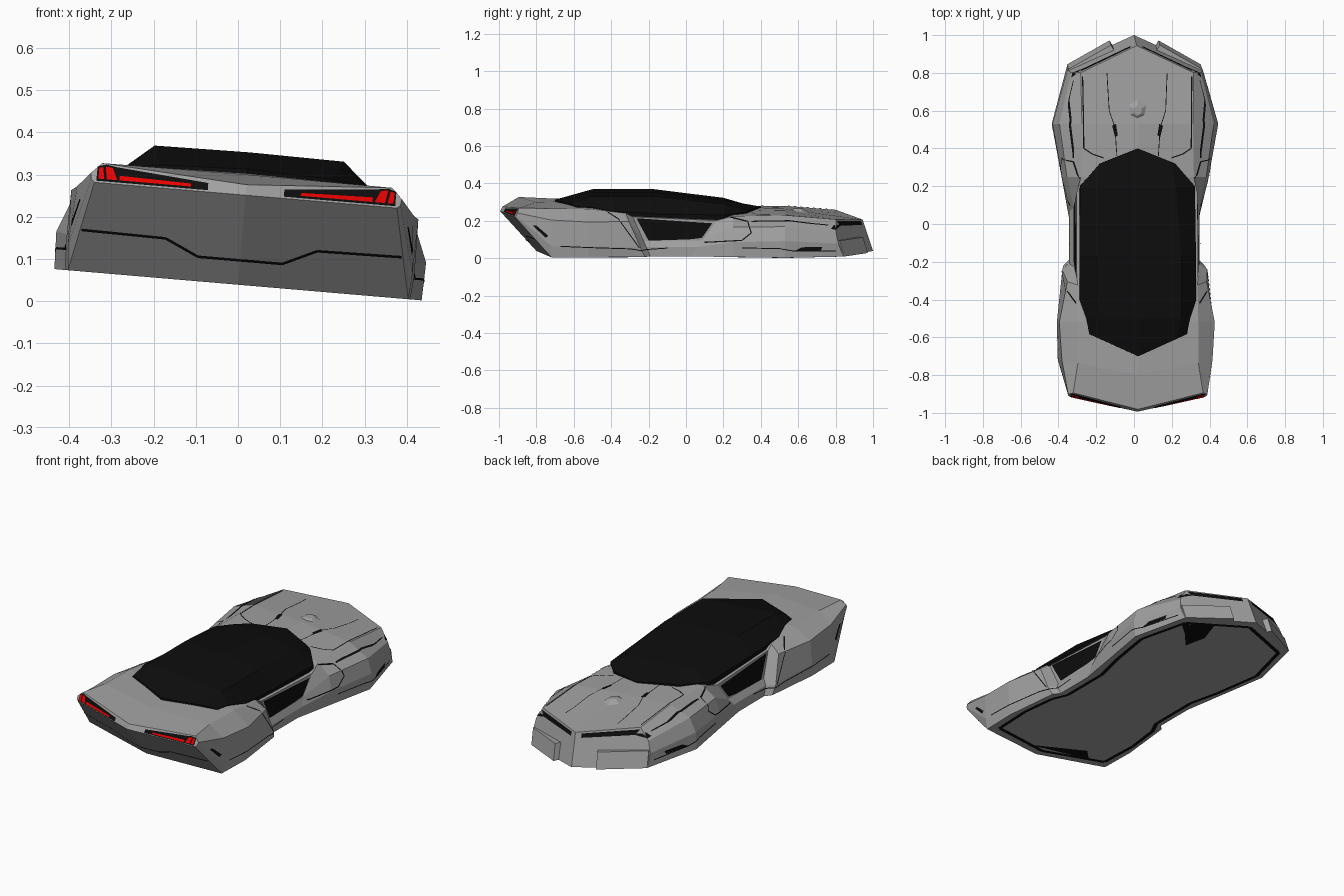
import bpy
import bmesh
from math import hypot
from mathutils import Matrix, Vector
from mathutils.bvhtree import BVHTree

if "Cube" in bpy.data.objects:
    bpy.data.objects.remove(bpy.data.objects["Cube"])

# The whole vehicle hovers with a slight roll
ROLL = Matrix.Translation((0, 0, 0.039)) @ Matrix.Rotation(0.085, 4, 'Y')


def material(name, colour):
    mat = bpy.data.materials.new(name)
    mat.use_nodes = True
    mat.diffuse_color = (*colour, 1)
    shader = mat.node_tree.nodes["Principled BSDF"]
    shader.inputs["Base Color"].default_value = (*colour, 1)
    shader.inputs["Roughness"].default_value = 0.6
    return mat


GREY = material("body grey", (0.35, 0.35, 0.35))
BLACK = material("gloss black", (0.004, 0.004, 0.004))
RED = material("lamp red", (0.8, 0.0, 0.0))


def finish(bm, name, mat):
    mesh = bpy.data.meshes.new(name)
    bm.to_mesh(mesh)
    bm.free()
    mesh.transform(ROLL)
    mesh.materials.append(mat)
    obj = bpy.data.objects.new(name, mesh)
    bpy.context.collection.objects.link(obj)
    return obj


def mirror(bm, merge=0.0004):
    geom = bm.verts[:] + bm.edges[:] + bm.faces[:]
    bmesh.ops.mirror(bm, geom=geom, axis='X', merge_dist=merge)
    bmesh.ops.recalc_face_normals(bm, faces=bm.faces[:])


def loft(stations):
    """Half sections (y, sweep, lean, low z, outline, high z), mirrored."""
    bm = bmesh.new()
    rings = []
    for y, sweep, lean, low, outline, high in stations:
        points = [(0, low), *outline, (0, high)]
        rings.append([bm.verts.new((x, y + sweep * x + lean * z, z)) for x, z in points])
    for a, b in zip(rings, rings[1:]):
        for i in range(len(a) - 1):
            bm.faces.new((a[i], a[i + 1], b[i + 1], b[i]))
    bm.faces.new(rings[0])
    bm.faces.new(rings[-1])
    mirror(bm)
    return bm


# Body shell: tail edge, tail base, haunch, haunch step, waist, fender, nose
body = loft([
    (-1.1, .22, .5, .213, [(.36, .213), (.368, .22), (.37, .235), (.345, .26)], .238),
    (-.8, .2, 0, 0, [(.405, 0), (.41, .06), (.4, .2), (.32, .255)], .262),
    (-.52, 0, 0, 0, [(.41, 0), (.415, .06), (.413, .19), (.32, .252)], .268),
    (-.22, 0, -.45, 0, [(.375, 0), (.385, .05), (.37, .19), (.318, .228)], .255),
    (-.19, 0, -.45, 0, [(.345, 0), (.345, .05), (.325, .08), (.322, .21)], .25),
    (.03, 0, .7, 0, [(.345, 0), (.345, .05), (.327, .085), (.322, .19)], .24),
    (.25, 0, 0, 0, [(.385, 0), (.39, .08), (.37, .16), (.3, .212)], .24),
    (.53, 0, 0, 0, [(.437, 0), (.44, .09), (.41, .165), (.295, .217)], .226),
    (1.0, -.45, -.33, 0, [(.355, 0), (.36, .07), (.345, .13), (.3, .195)], .168),
])
surface = BVHTree.FromBMesh(body)
finish(body, "body_shell", GREY)

# Canopy: one long faceted glass piece, windscreen to rear window
canopy = loft([
    (.4, -.4, 0, .18, [(.2, .18), (.2, .225), (.17, .232)], .238),
    (.2, 0, 0, .18, [(.305, .18), (.305, .218), (.2, .268)], .273),
    (-.17, 0, 0, .18, [(.305, .18), (.31, .226), (.225, .312)], .315),
    (-.4, 0, 0, .18, [(.305, .18), (.31, .24), (.225, .312)], .315),
    (-.5, 0, 0, .18, [(.27, .18), (.275, .258), (.225, .312)], .315),
    (-.7, .45, 0, .18, [(.26, .18), (.26, .26), (.2, .268)], .275),
])
finish(canopy, "canopy", BLACK)

# Viewing directions used to lay flat details on the shell:
# ray direction, and how a 2D point becomes a ray start
SIDES = {
    "top": (Vector((0, 0, -1)), lambda u, v: (u, v, 2)),
    "under": (Vector((0, 0, 1)), lambda u, v: (u, v, -2)),
    "side": (Vector((-1, 0, 0)), lambda u, v: (2, u, v)),
    "tail": (Vector((0, 1, 0)), lambda u, v: (u, -2, v)),
    "nose": (Vector((0, -1, 0)), lambda u, v: (u, 2, v)),
}


def plate(name, side, polygons, mat=BLACK, lift=0.003, both=True):
    """Thin plates that follow the shell under each 2D polygon."""
    direction, start = SIDES[side]
    bm = bmesh.new()
    for polygon in polygons:
        bm.faces.new([bm.verts.new((u, v, 0)) for u, v in polygon])
    bmesh.ops.triangulate(bm, faces=bm.faces[:])
    for _ in range(4):
        long_edges = [e for e in bm.edges if e.calc_length() > 0.03]
        bmesh.ops.subdivide_edges(bm, edges=long_edges, cuts=1)
    bmesh.ops.triangulate(bm, faces=bm.faces[:])
    missed = []
    for vert in bm.verts:
        hit, normal, _, _ = surface.ray_cast(Vector(start(vert.co.x, vert.co.y)), direction)
        if hit is None:
            missed.append(vert)
        else:
            vert.co = hit + normal * lift
    bmesh.ops.delete(bm, geom=missed, context='VERTS')
    if both:
        mirror(bm)
    return finish(bm, name, mat)


def seam(name, side, path, width=0.006):
    """A panel gap drawn along a 2D path."""
    strips = []
    for (a, b), (c, d) in zip(path, path[1:]):
        size = hypot(c - a, d - b)
        nu, nv = (b - d) / size * width / 2, (c - a) / size * width / 2
        strips.append([(a - nu, b - nv), (c - nu, d - nv), (c + nu, d + nv), (a + nu, b + nv)])
    return plate(name, side, strips)


# Side windows in the waist
plate("side_windows", "side", [[(-.265, .203), (.14, .176), (.085, .098), (.02, .09), (-.2, .083)]])

# Tail lamps: black housings with red strips
plate("tail_lamp_housings", "tail",
      [[(.09, .216), (.355, .216), (.355, .25), (.335, .256), (.31, .252), (.3, .238), (.09, .233)]])
plate("tail_lamp_strips", "tail",
      [[(.13, .22), (.3, .22), (.3, .231), (.13, .227)],
       [(.305, .22), (.33, .22), (.335, .25), (.318, .248)],
       [(.336, .22), (.35, .22), (.35, .246), (.341, .248)]], RED, 0.006)

# Nose lamps under the hood lip
plate("nose_lamps", "nose", [[(.03, .142), (.28, .158), (.3, .185), (.03, .163)]])

# Hood vents, fender slots and haunch slots
plate("hood_vents", "top", [[(.105, .47), (.12, .46), (.135, .52), (.115, .53)]])
plate("fender_slots", "side", [[(.58, .036), (.72, .036), (.73, .055), (.62, .055)]])
plate("haunch_slots", "side", [[(-.75, .105), (-.735, .115), (-.8, .17), (-.82, .17)]])
plate("nose_corner_slots", "side", [[(.775, .145), (.79, .165), (.83, .165), (.8, .14)]])

# Panel seams
seam("tail_seam", "tail", [(0, .06), (.1, .06), (.18, .097), (.38, .1)])
seam("hood_inner_seams", "top", [(.16, .8), (.15, .6), (.12, .51), (.11, .36)], 0.004)
seam("hood_edge_seams", "top", [(.29, .78), (.285, .4), (.24, .37), (.18, .35)])
seam("fender_upper_seams", "side", [(.24, .205), (.33, .185), (.35, .13), (.3, .09), (.1, .075)])
seam("fender_lower_seams", "side", [(.3, .05), (.5, .05), (.58, .035), (.8, .03)], 0.005)
seam("shoulder_seams", "side", [(.35, .185), (.55, .19), (.76, .165)], 0.005)
seam("haunch_seams", "side", [(-.67, .06), (-.3, .045), (-.24, .035), (-.1, .045)], 0.005)
seam("haunch_arch_seams", "side", [(-.42, .235), (-.36, .2), (-.25, .05)], 0.005)

# Underside border and dark patches
seam("underside_border", "under",
     [(0, -.75), (.36, -.67), (.37, -.45), (.345, -.26), (.305, -.18), (.305, .1),
      (.35, .27), (.395, .53), (.32, .8), (0, .945)], 0.022)
plate("underside_tail_patch", "under", [[(.1, -.73), (-.27, -.69), (-.2, -.62)]], both=False)
plate("underside_nose_patch", "under",
      [[(.33, .78), (.17, .86), (.12, .72), (.15, .6), (.24, .7)]], both=False)

# Lower nose bumpers, split by a notch either side of the tip
bm = bmesh.new()
outline = [(.105, .93), (.13, .972), (.355, .845), (.35, .8)]
base = bm.faces.new([bm.verts.new((x, y, 0)) for x, y in outline])
raised = bmesh.ops.extrude_face_region(bm, geom=[base])["geom"]
for v in raised:
    if isinstance(v, bmesh.types.BMVert):
        v.co.z = 0.085
        v.co.y -= 0.025
mirror(bm)
finish(bm, "nose_bumpers", GREY)

# Small raised scoop in the middle of the hood
bm = bmesh.new()
bmesh.ops.create_cone(bm, cap_ends=True, segments=6, radius1=0.06, radius2=0.025, depth=0.02,
                      matrix=Matrix.Translation((0, .6, .218)))
finish(bm, "hood_scoop", GREY)
